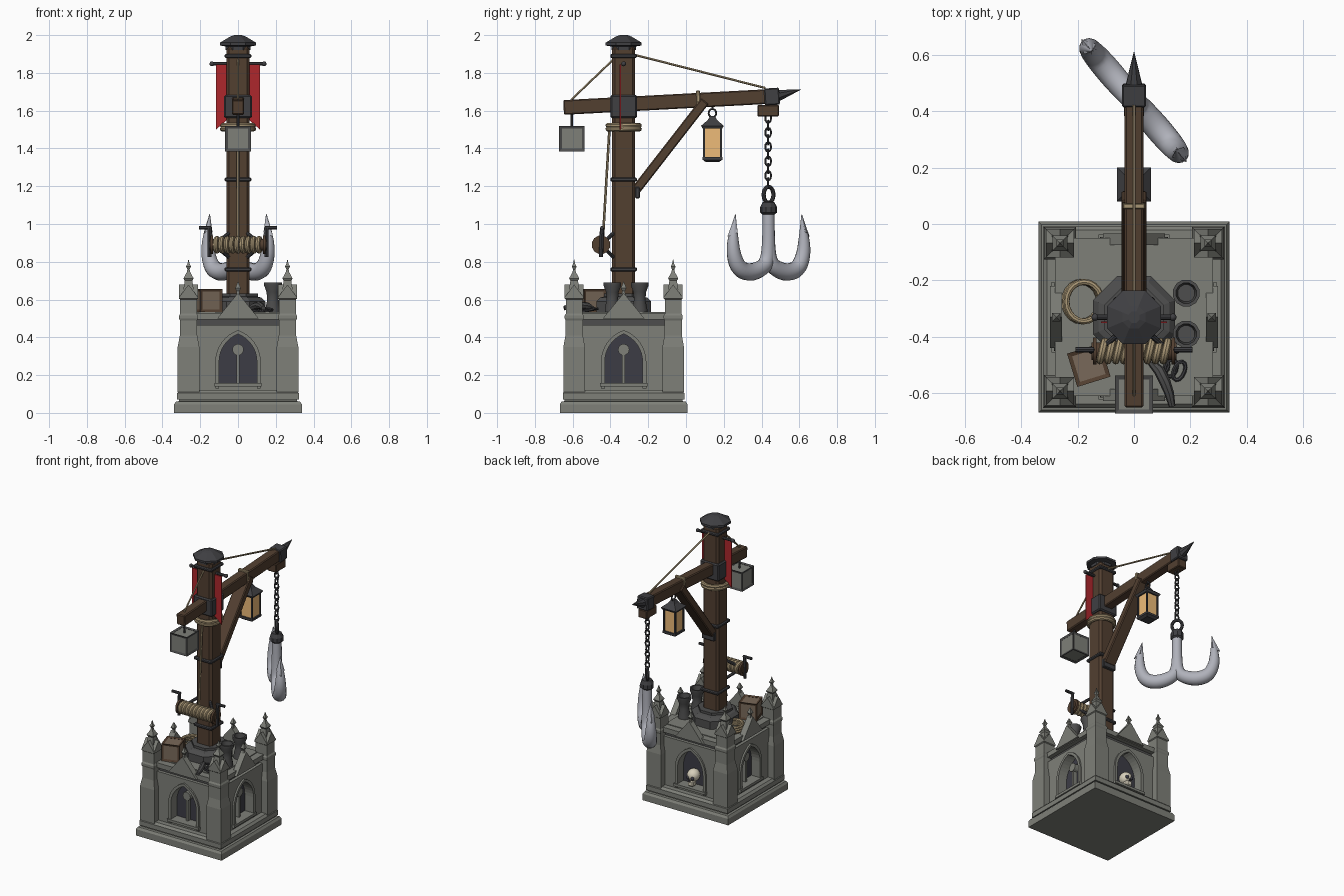
import bpy, bmesh, math
from mathutils import Matrix, Vector

if "Cube" in bpy.data.objects:
    bpy.data.objects.remove(bpy.data.objects["Cube"])
V = Vector
CY = -0.33  # base / mast centre in y


def material(name, r, g, b):
    m = bpy.data.materials.new(name)
    m.diffuse_color = (r, g, b, 1)
    m.use_nodes = True
    m.node_tree.nodes["Principled BSDF"].inputs["Base Color"].default_value = m.diffuse_color
    return m


STONE = material("stone", .21, .215, .19)
DARK = material("dark_stone", .075, .075, .075)
NICHE = material("niche", .045, .045, .06)
IRON = material("iron", .05, .05, .055)
WOOD = material("wood", .085, .05, .03)
CRATE = material("crate", .19, .14, .1)
ROPE = material("rope", .4, .31, .18)
RED = material("cloth", .42, .02, .025)
GLOW = material("lamp_glass", .85, .5, .19)
STEEL = material("steel", .43, .44, .49)
BONE = material("bone", .68, .63, .5)


def finish(bm, name, mat, M=None, smooth=False):
    if M:
        bm.transform(M)
    bmesh.ops.recalc_face_normals(bm, faces=bm.faces)
    me = bpy.data.meshes.new(name)
    bm.to_mesh(me)
    bm.free()
    me.materials.append(mat)
    if smooth:
        me.shade_smooth()
        me.set_sharp_from_angle(angle=math.radians(40))
    o = bpy.data.objects.new(name, me)
    bpy.context.collection.objects.link(o)
    return o


def skin(bm, rings, closed=False):
    n = len(rings[0])
    for i in range(len(rings) if closed else len(rings) - 1):
        a, b = rings[i], rings[(i + 1) % len(rings)]
        for j in range(n):
            bm.faces.new((a[j], a[(j + 1) % n], b[(j + 1) % n], b[j]))
    if not closed:
        bm.faces.new(rings[0])
        bm.faces.new(rings[-1])


def lathe(name, prof, n, mat, at=(0, CY, 0), M=None, smooth=False):
    """n-sided turned solid; profile = (half width across flats, z)"""
    bm = bmesh.new()
    rings = [[bm.verts.new((r / math.cos(math.pi / n) * math.cos((2 * j + 1) * math.pi / n),
                            r / math.cos(math.pi / n) * math.sin((2 * j + 1) * math.pi / n), z))
              for j in range(n)] for r, z in prof]
    skin(bm, rings)
    return finish(bm, name, mat, (M or Matrix()) @ Matrix.Translation(at), smooth)


def tube(name, pts, r, mat, n=8, closed=False):
    """swept round section; r is one radius or one per point"""
    pts = [V(p) for p in pts]
    rs = r if isinstance(r, list) else [r] * len(pts)
    bm, rings, u, N = bmesh.new(), [], None, len(pts)
    for i, p in enumerate(pts):
        a, b = (pts[i - 1], pts[(i + 1) % N]) if closed else (pts[max(i - 1, 0)], pts[min(i + 1, N - 1)])
        t = (b - a).normalized()
        u = t.orthogonal() if u is None else u - t * u.dot(t)
        u.normalize()
        w = t.cross(u)
        rings.append([bm.verts.new(p + rs[i] * (u * math.cos(k * math.tau / n) + w * math.sin(k * math.tau / n)))
                      for k in range(n)])
    skin(bm, rings, closed)
    return finish(bm, name, mat, None, True)


def loop(c, a, b, ra, rb, n=16):
    return [V(c) + V(a) * ra * math.cos(k * math.tau / n) + V(b) * rb * math.sin(k * math.tau / n) for k in range(n)]


def box(name, size, at, mat, M=None, bevel=0):
    bm = bmesh.new()
    bmesh.ops.create_cube(bm, size=1, matrix=Matrix.Diagonal((*size, 1)))
    if bevel:
        bmesh.ops.bevel(bm, geom=bm.edges[:], offset=bevel, segments=1, affect='EDGES')
    return finish(bm, name, mat, Matrix.Translation(at) @ (M or Matrix()))


def beam(name, p, q, w, h, mat, bevel=.006):
    p, q = V(p), V(q)
    d = q - p
    return box(name, (w, d.length, h), (p + q) / 2, mat, Matrix.Rotation(math.atan2(d.z, d.y), 4, 'X'), bevel)


def prism(name, pts, y0, y1, mat, M=None):
    """(x, z) outline extruded from y0 to y1"""
    bm = bmesh.new()
    skin(bm, [[bm.verts.new((x, y, z)) for x, z in pts] for y in (y0, y1)])
    return finish(bm, name, mat, M)


def arch(w, spring, h, z0, n=8):
    R = (w * w + h * h) / (2 * w)
    A = math.asin(h / R)
    right = [(w - R + R * math.cos(A * i / n), spring + R * math.sin(A * i / n)) for i in range(n + 1)]
    right = [(w, z0)] + right
    return [(-x, z) for x, z in right] + right[-2::-1]


def framed(name, half, at, mat, edge, M=None, t=.018):
    """panelled box with raised edge frame"""
    s = 2 * half
    box(name, (s * .9,) * 3, at, mat, M)
    f = box(name + "_frame", (s - t * .4,) * 3, at, edge, M)
    m = f.modifiers.new("edges", 'WIREFRAME')
    m.thickness = t


# stone base: plinth, core, cornice, deck
lathe("plinth", [(.338, 0), (.338, .045), (.328, .06), (.312, .062), (.312, .07), (.322, .072), (.322, .105),
                 (.308, .12)], 4, STONE)
lathe("niche_core", [(.215, .11), (.215, .47)], 4, NICHE)
lathe("cornice_recess", [(.25, .465), (.25, .5)], 4, DARK)
lathe("deck", [(.23, .47), (.23, .535)], 4, STONE)
for k in range(4):
    S = Matrix.Translation((0, CY, 0)) @ Matrix.Rotation(k * math.pi / 2, 4, 'Z')
    # wall with pointed window opening, frame and sill
    prism("wall", [(-.26, .11)] + arch(.1, .27, .15, .11) + [(.26, .11), (.26, .465), (-.26, .465)], -.272, -.21, STONE, S)
    prism("window_frame", arch(.12, .27, .168, .13) + arch(.1, .27, .148, .13)[::-1], -.284, -.26, STONE, S)
    prism("window_sill", [(-.125, .14), (.125, .14), (.125, .158), (-.125, .158)], -.292, -.2, STONE, S)
    prism("window_step", [(-.1, .11), (.1, .11), (.1, .145), (-.1, .145)], -.272, -.2, STONE, S)
    # parapet and gable with finial
    prism("parapet", [(-.26, .495), (.26, .495), (.26, .53), (-.26, .53)], -.28, -.225, STONE, S)
    prism("gable", [(-.11, .5), (.11, .5), (0, .635)], -.297, -.255, STONE, S)
    lathe("gable_finial", [(.012, .61), (.007, .645), (.015, .66), (.001, .695)], 4, STONE, (0, -.275, 0), S)
    if k != 2:  # tracery
        prism("mullion", [(-.008, .15), (.008, .15), (.008, .32), (-.008, .32)], -.245, -.21, STONE, S)
        prism("tracery_disc", [(p.x, p.z) for p in loop((0, 0, .335), (1, 0, 0), (0, 0, 1), .03, .03)], -.25, -.21, STONE, S)
    # corner buttress with cross-gabled pinnacle
    c = (.262, -.262, 0)
    lathe("buttress", [(.057, .11), (.057, .35), (.046, .41), (.046, .49), (.05, .5), (.05, .515), (.044, .525),
                       (.044, .6), (.05, .605), (.05, .615)], 4, STONE, c, S)
    for r in range(2):
        prism("pinnacle_gablet", [(-.05, .612), (.05, .612), (0, .68)], -.05, .05, STONE,
              S @ Matrix.Translation(c) @ Matrix.Rotation(r * math.pi / 2, 4, 'Z'))
    lathe("pinnacle_spire", [(.032, .62), (.02, .7), (.027, .712), (.009, .745), (.006, .76), (.013, .775),
                             (.006, .788), (.001, .812)], 4, STONE, c, S)

# skull in the back window
by = CY + .245


def ball(name, at, scale, mat):
    bm = bmesh.new()
    bmesh.ops.create_uvsphere(bm, u_segments=14, v_segments=10, radius=1)
    finish(bm, name, mat, Matrix.Translation(at) @ Matrix.Diagonal((*scale, 1)), True)


ball("skull", (0, by, .235), (.043, .046, .043), BONE)
box("skull_jaw", (.045, .045, .04), (0, by + .018, .185), BONE, None, .008)
for s in (-1, 1):
    ball("skull_eye", (s * .018, by + .038, .226), (.012, .01, .013), NICHE)
box("skull_nose", (.009, .01, .014), (0, by + .044, .207), NICHE)

# deck clutter: pots, crate, rope coil, iron scraps
for y in (-.245, -.39):
    lathe("chimney_pot", [(.04, .53), (.04, .55), (.03, .6), (.034, .64), (.047, .675), (.047, .69), (.036, .69),
                          (.03, .65)], 12, DARK, (.185, y, 0), None, True)
framed("crate", .06, (-.16, -.5, .595), CRATE, WOOD, Matrix.Rotation(.3, 4, 'Z'))
for i in range(3):
    tube("rope_coil", loop((-.185 + .004 * i, -.275, .545 + .014 * i), (1, 0, 0), (0, 1, 0), .062, .07, 20), .011, ROPE, 8, True)
tube("iron_horn", [(.06, -.49, .55), (.09, -.52, .565), (.11, -.56, .57), (.125, -.6, .565), (.135, -.645, .555)],
     [.012, .02, .02, .017, .012], DARK)
for i in range(3):
    tube("scrap_link", loop((.1 + .03 * i, -.5 - .01 * i, .545), (1, .3 * i, 0), (0, 1, .2), .022, .03, 12), .007, IRON, 6, True)

# mast
lathe("mast_collar", [(.145, .53), (.145, .59), (.125, .61), (.105, .615), (.105, .632)], 8, DARK)
box("mast", (.122, .122, 1.36), (0, CY, 1.26), WOOD, None, .014)
for z in (.76, 1.235, 1.89):
    box("mast_band", (.142, .142, .022), (0, CY, z), IRON, None, .006)
lathe("mast_cap", [(.065, 1.92), (.065, 1.94), (.095, 1.945), (.095, 1.96), (.04, 1.993), (.02, 2)], 8, IRON)
box("jib_socket", (.148, .142, .122), (0, CY, 1.622), IRON, None, .008)
for z in (1.503, 1.522):
    tube("mast_rope_ring", loop((0, CY, z), (1, 0, 0), (0, 1, 0), .083, .083, 20), .013, ROPE, 8, True)

# jib, brace and jib head
beam("jib", (0, -.648, 1.617), (0, .44, 1.675), .066, .078, WOOD)
beam("brace", (0, .1, 1.65), (0, -.265, 1.18), .09, .05, WOOD)
box("brace_foot", (.1, .025, .06), (0, -.257, 1.165), IRON, None, .005)
beam("brace_lashing", (0, .055, 1.662), (0, .075, 1.663), .078, .088, ROPE, .004)
beam("jib_head", (0, .415, 1.672), (0, .495, 1.677), .086, .09, IRON)
lathe("jib_spike", [(.03, 0), (.001, .125)], 8, IRON, (0, 0, 0),
      Matrix.Translation((0, .488, 1.68)) @ Matrix.Rotation(math.radians(-75), 4, 'X'))
box("chain_block", (.07, .115, .06), (0, .435, 1.6), WOOD, None, .005)

# ropes
tube("stay_rope_front", [(0, -.27, 1.895), (0, .42, 1.72)], .006, ROPE, 6)
tube("stay_rope_back", [(0, -.37, 1.885), (0, -.605, 1.66)], .006, ROPE, 6)
tube("hoist_rope", [(0, -.405, 1.51), (0, -.44, .92)], .007, ROPE, 6)

# banner on its crossbar
tube("banner_bar", [(-.14, CY, 1.848), (.14, CY, 1.848)], .01, IRON)
for s in (-1, 1):
    ball("banner_bar_end", (s * .138, CY, 1.848), (.013,) * 3, IRON)
prism("banner", [(-.117, 1.845), (.117, 1.845), (.117, 1.5), (0, 1.6), (-.117, 1.5)], -.003, .003, RED,
      Matrix.Translation((0, CY - .018, 0)))

# counterweight
framed("counterweight", .066, (0, -.604, 1.452), STONE, DARK)
tube("counterweight_hanger", [(0, -.604, 1.51), (0, -.604, 1.6)], .007, IRON)

# winch
tube("winch_drum", [(-.15, -.45, .89), (.15, -.45, .89)], .032, WOOD, 12)
for i in range(9):
    x = -.112 + .028 * i
    tube("winch_rope", loop((x, -.45, .89), (.25, 1, 0), (0, 0, 1), .034, .034, 14), .0135, ROPE, 8, True)
for s in (-1, 1):
    tube("winch_flange", [(s * .132, -.45, .89), (s * .146, -.45, .89)], .05, WOOD, 12)
    tube("winch_crank", [(s * .15, -.45, .825), (s * .15, -.445, .98)], .011, IRON)
    tube("winch_handle", [(s * .142, -.445, .98), (s * .207, -.445, .98)], .01, IRON)
    for z in (.95, .825):
        tube("winch_bracket", [(s * .05, -.385, z), (s * .125, -.45, .89)], .01, IRON)

# lantern
L = (0, .14, 0)
lathe("lantern_glass", [(.042, 1.35), (.042, 1.515)], 4, GLOW, L)
lathe("lantern_roof", [(.052, 1.505), (.06, 1.52), (.025, 1.55), (.012, 1.572)], 4, IRON, L)
lathe("lantern_base", [(.035, 1.328), (.052, 1.34), (.052, 1.355)], 4, IRON, L)
for x in (-.045, .045):
    for y in (.095, .185):
        box("lantern_post", (.01, .01, .17), (x, y, 1.43), IRON)
tube("lantern_ring", loop((0, .14, 1.587), (0, 1, 0), (0, 0, 1), .02, .022), .005, IRON, 6, True)
tube("lantern_hanger", [(0, .14, 1.605), (0, .14, 1.64)], .005, IRON, 6)

# chain and double hook
for i in range(10):
    a = (1, 0, 0) if i % 2 else (0, 1, 0)
    tube("chain_link", loop((0, .435, 1.56 - .038 * i), a, (0, 0, 1), .015, .025, 12), .0055, IRON, 6, True)
U = V((.65, -.76, 0))
W = V((.76, .65, 0))
H = V((0, .437, 0))
tube("hook_ring", loop(H + V((0, 0, 1.155)), U, (0, 0, 1), .034, .042, 20), .011, IRON, 8, True)
lathe("hook_socket", [(.03, 1.05), (.042, 1.06), (.042, 1.09), (.03, 1.115), (.018, 1.12)], 10, IRON, H)
path = [(0, 1.06, .032), (0, .88, .034), (.012, .79, .04), (.07, .755, .045), (.14, .742, .047), (.21, .765, .044),
        (.245, .84, .038), (.248, .93, .028), (.231, 1.05, .002)]
for _ in range(2):  # round the path by corner cutting
    cut = [path[0]]
    for p, q in zip(path, path[1:]):
        cut += [tuple(a * (1 - f) + b * f for a, b in zip(p, q)) for f in (.25, .75)]
    path = cut + [path[-1]]
for s in (-1, 1):
    tube("hook_arm", [H + U * s * p[0] + V((0, 0, p[1])) for p in path], [p[2] for p in path], STEEL, 14)
    bm = bmesh.new()
    for lat, z, w in ((.229, 1.055, 0), (.287, .932, 0), (.24, .955, .028), (.24, .955, -.028), (.225, .97, 0)):
        bm.verts.new(H + U * s * lat + W * w + V((0, 0, z)))
    bmesh.ops.convex_hull(bm, input=bm.verts[:])
    finish(bm, "hook_barb", STEEL)
